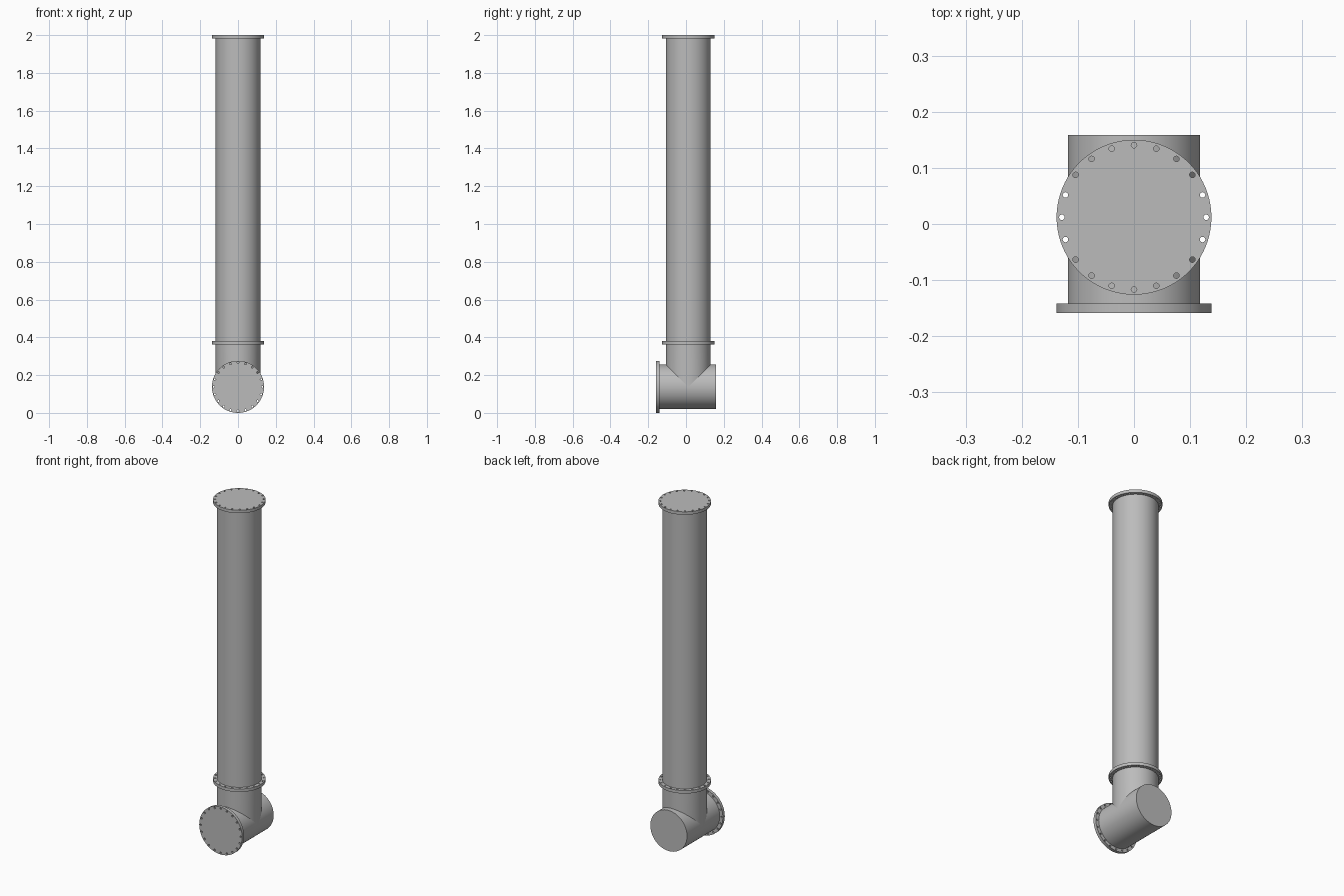
import bpy, bmesh
from math import sin, cos, tau, pi, radians
from mathutils import Matrix, Vector

PIPE_R, FLANGE_R, BOLT_R, HOLE_R = 0.118, 0.138, 0.1285, 0.005
THICK = 0.0175
AXIS_Y, AXIS_Z = 0.012, 0.138      # riser axis, and height of the cross pipe

old = bpy.data.objects.get("Cube")
if old:
    bpy.data.objects.remove(old)

steel = bpy.data.materials.new("grey_steel")
steel.use_nodes = True
grey = (0.5, 0.5, 0.5, 1)
steel.diffuse_color = grey
steel.node_tree.nodes["Principled BSDF"].inputs["Base Color"].default_value = grey


def finish(name, mesh):
    mesh.materials.clear()
    mesh.materials.append(steel)
    obj = bpy.data.objects.new(name, mesh)
    bpy.context.collection.objects.link(obj)
    bpy.ops.object.select_all(action='DESELECT')
    obj.select_set(True)
    bpy.context.view_layer.objects.active = obj
    bpy.ops.object.shade_smooth_by_angle(angle=radians(30))
    return obj


def circle(cx, cy, r, n):
    return [(cx + r * cos(tau * i / n), cy + r * sin(tau * i / n)) for i in range(n)]


def flange(name, matrix):
    """Drilled disc: outlines filled and thickened, centred on its own origin."""
    curve = bpy.data.curves.new(name + "_outline", 'CURVE')
    curve.dimensions = '2D'
    curve.fill_mode = 'BOTH'
    curve.extrude = THICK / 2
    loops = [circle(0, 0, FLANGE_R, 80)]
    loops += [circle(x, y, HOLE_R, 12) for x, y in circle(0, 0, BOLT_R, 20)]
    for pts in loops:
        spline = curve.splines.new('POLY')
        spline.points.add(len(pts) - 1)
        for p, (x, y) in zip(spline.points, pts):
            p.co = (x, y, 0, 1)
        spline.use_cyclic_u = True
    temp = bpy.data.objects.new(name + "_outline", curve)
    mesh = bpy.data.meshes.new_from_object(temp)
    bpy.data.objects.remove(temp)
    bpy.data.curves.remove(curve)
    bm = bmesh.new()
    bm.from_mesh(mesh)
    bmesh.ops.remove_doubles(bm, verts=bm.verts, dist=1e-5)
    bmesh.ops.recalc_face_normals(bm, faces=bm.faces)
    bm.transform(matrix)
    bm.to_mesh(mesh)
    bm.free()
    mesh.name = name
    return finish(name, mesh)


def pipe(name, start, end, saddle=False):
    """Capped pipe; a saddle pipe has its lower end cut to sit on the cross pipe."""
    start, end = Vector(start), Vector(end)
    axis = end - start
    bm = bmesh.new()
    turn = axis.to_track_quat('Z', 'Y').to_matrix().to_4x4()
    bmesh.ops.create_cone(bm, cap_ends=True, segments=80, radius1=PIPE_R,
                          radius2=PIPE_R, depth=axis.length,
                          matrix=Matrix.Translation((start + end) / 2) @ turn)
    if saddle:
        low = [v for v in bm.verts if v.co.z < AXIS_Z + 0.01]
        caps = [f for f in bm.faces if all(v in low for v in f.verts)]
        bmesh.ops.delete(bm, geom=caps, context='FACES_ONLY')
        for v in low:
            v.co.z = AXIS_Z + abs(v.co.y - AXIS_Y)
    mesh = bpy.data.meshes.new(name)
    bm.to_mesh(mesh)
    bm.free()
    return finish(name, mesh)


# Pipes
MID_Z = 0.371
pipe("cross_pipe", (0, -0.145, AXIS_Z), (0, 0.159, AXIS_Z))
pipe("tee_neck", (0, AXIS_Y, AXIS_Z), (0, AXIS_Y, MID_Z), saddle=True)
pipe("riser_pipe", (0, AXIS_Y, MID_Z), (0, AXIS_Y, 2 - THICK / 2))

# Flanges
flange("top_flange", Matrix.Translation((0, AXIS_Y, 2 - THICK / 2)))
flange("middle_flange", Matrix.Translation((0, AXIS_Y, MID_Z)))
flange("front_flange", Matrix.Translation((0, -0.159 + THICK / 2, AXIS_Z))
       @ Matrix.Rotation(pi / 2, 4, 'X'))
